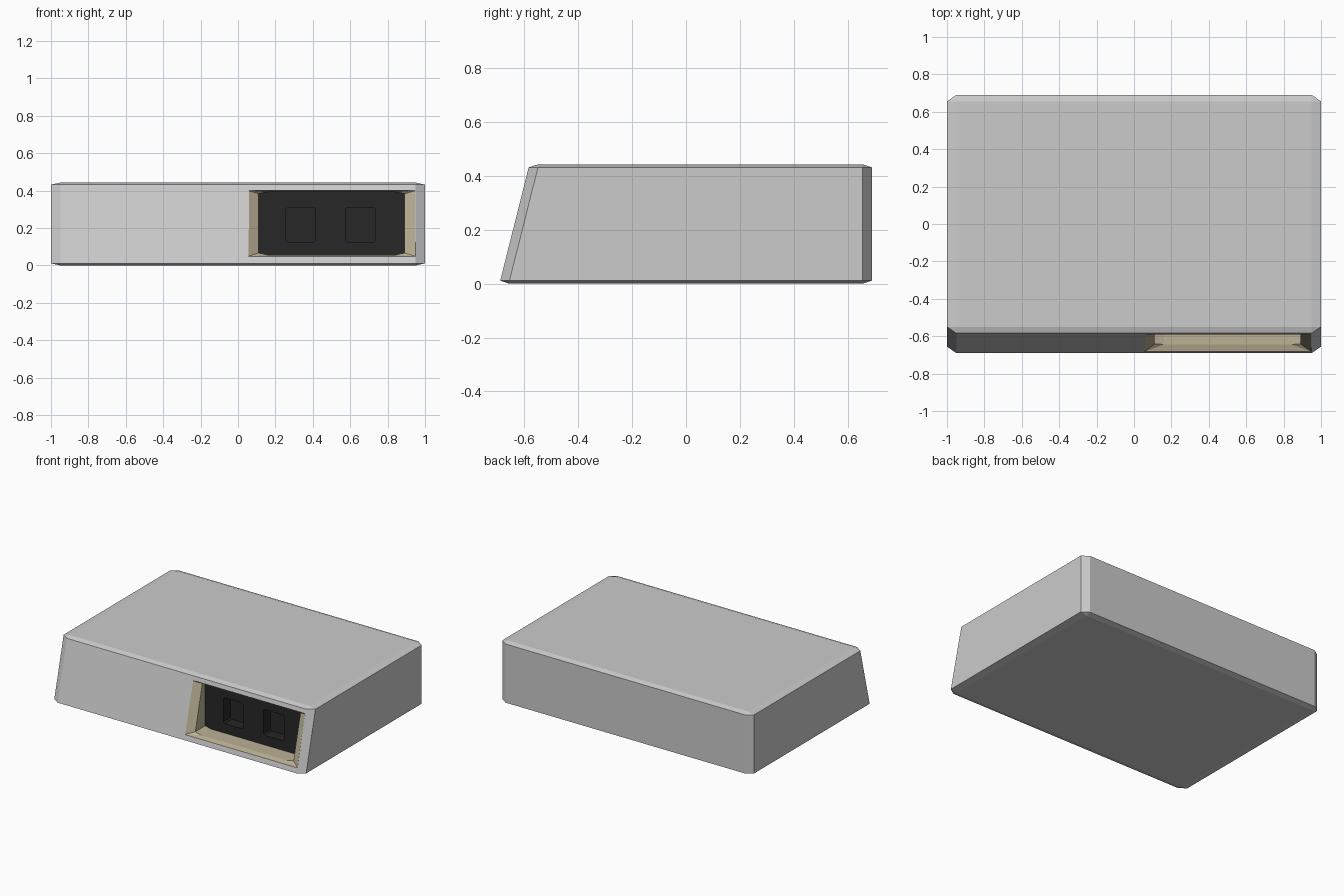
import bpy, bmesh

if "Cube" in bpy.data.objects:
    bpy.data.objects.remove(bpy.data.objects["Cube"])


def material(name, rgb):
    m = bpy.data.materials.new(name)
    m.diffuse_color = (*rgb, 1)
    m.use_nodes = True
    m.node_tree.nodes["Principled BSDF"].inputs["Base Color"].default_value = m.diffuse_color
    return m


def add_object(name, bm, mat=None):
    bmesh.ops.recalc_face_normals(bm, faces=bm.faces)
    me = bpy.data.meshes.new(name)
    bm.to_mesh(me)
    bm.free()
    me.materials.append(mat)
    ob = bpy.data.objects.new(name, me)
    bpy.context.collection.objects.link(ob)
    return ob


def loft(name, rings, mat=None):
    bm = bmesh.new()
    loops = [[bm.verts.new(p) for p in r] for r in rings]
    for a, b in zip(loops, loops[1:]):
        for i in range(len(a)):
            j = (i + 1) % len(a)
            bm.faces.new((a[i], a[j], b[j], b[i]))
    bm.faces.new(loops[0])
    bm.faces.new(loops[-1])
    return add_object(name, bm, mat)


def cut(target, cutter):
    cutter.hide_render = True
    mod = target.modifiers.new("cut", 'BOOLEAN')
    mod.operation = 'DIFFERENCE'
    mod.solver = 'EXACT'
    mod.material_mode = 'TRANSFER'
    mod.object = cutter


def slant(z):
    return -0.69 + (z - 0.011) * 0.25


def ring(x0, x1, z0, z1, cx, cz, y):
    """Rectangle with clipped corners; y is a function of height."""
    pts = [(x0 + cx, z0), (x1 - cx, z0), (x1, z0 + cz), (x1, z1 - cz),
           (x1 - cx, z1), (x0 + cx, z1), (x0, z1 - cz), (x0, z0 + cz)]
    return [(x, y(z), z) for x, z in pts]


tan = material("tan", (0.50, 0.44, 0.30))
black = material("black", (0.02, 0.02, 0.02))

# Housing: chamfered cube, stretched, with the front leaning back
bm = bmesh.new()
bmesh.ops.create_cube(bm, size=2)
bmesh.ops.bevel(bm, geom=bm.edges[:], offset=0.05, segments=1, affect='EDGES')
for v in bm.verts:
    z = (v.co.z + 1) * 0.2215
    y = v.co.y * 0.69
    if v.co.y < 0 and v.co.z > 0:
        y += 0.106
    v.co = (v.co.x, y, z)
housing = add_object("housing", bm)

# Recess with a flared mouth
outer = (0.057, 0.948, 0.047, 0.402, 0.003, 0.002)
inner = (0.11, 0.89, 0.056, 0.394, 0.05, 0.011)
PANEL_Y, BACK_Y = -0.53, -0.38
recess = loft("recess_cutter", [
    ring(*outer, lambda z: slant(z) - 0.1),
    ring(*outer, lambda z: slant(z)),
    ring(*inner, lambda z: slant(z) + 0.035),
    ring(*inner, lambda z: BACK_Y)], tan)
cut(housing, recess)

# Dark panel closing the recess
panel = loft("socket_panel", [ring(*inner, lambda z: PANEL_Y),
                              ring(*inner, lambda z: BACK_Y)], black)

# Two sockets sunk into the panel
for i, x in enumerate((0.335, 0.655)):
    box = (x - 0.08, x + 0.08, 0.125, 0.31, 0.01, 0.01)
    socket = loft(f"socket_cutter_{i}", [ring(*box, lambda z: PANEL_Y - 0.05),
                                         ring(*box, lambda z: PANEL_Y + 0.08)], black)
    cut(panel, socket)
